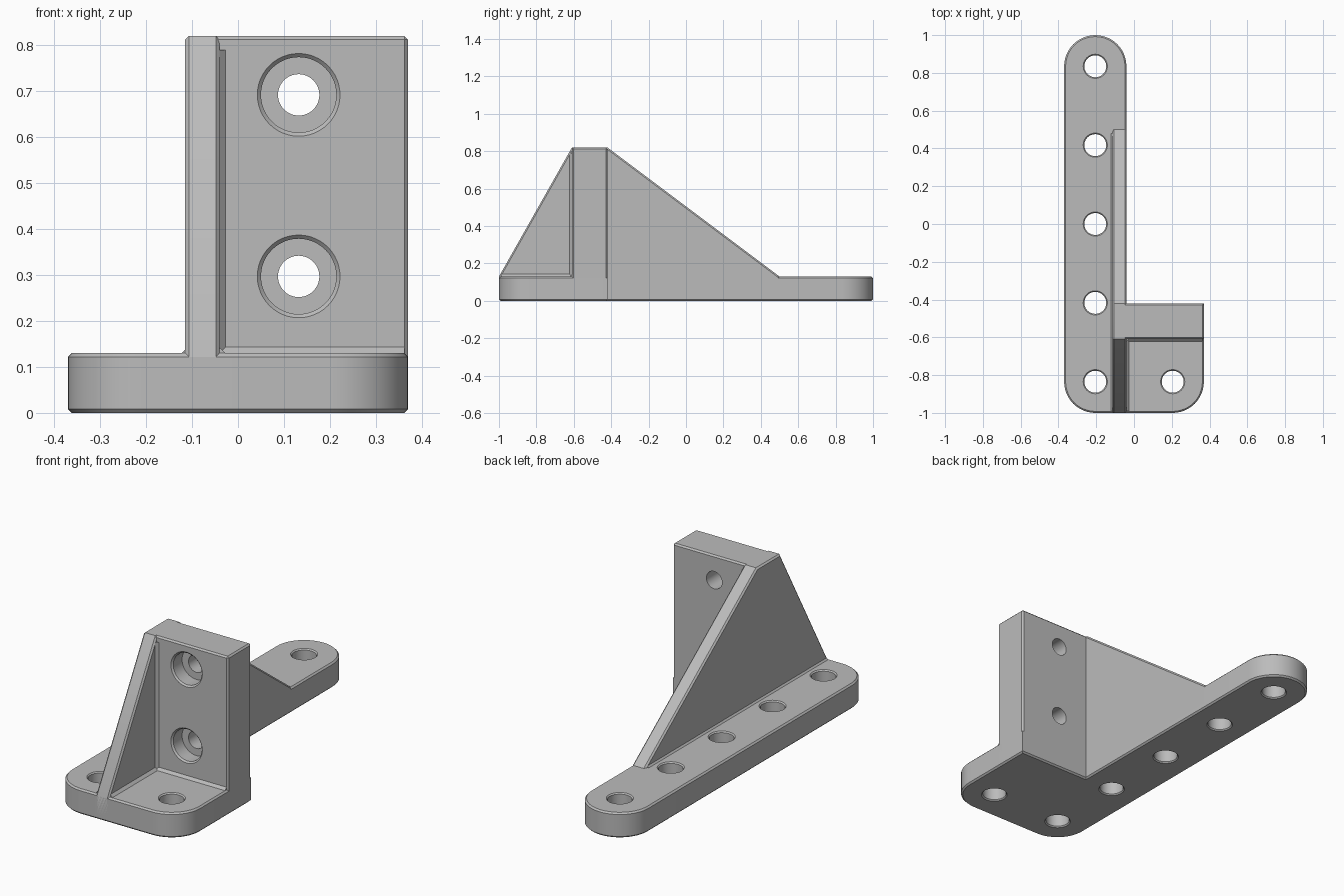
import bpy, bmesh, math

cube = bpy.data.objects.get("Cube")
if cube:
    bpy.data.objects.remove(cube, do_unlink=True)

# single flat colour
grey = bpy.data.materials.new("plain grey")
grey.use_nodes = True
COLOUR = (0.5, 0.5, 0.5, 1)
grey.diffuse_color = COLOUR
for node in grey.node_tree.nodes:
    if node.type == 'BSDF_PRINCIPLED':
        node.inputs["Base Color"].default_value = COLOUR

CHAMFER = 0.008
PLACE = {
    'x': lambda a, b, h: (h, a, b),
    'y': lambda a, b, h: (a, h, b),
    'z': lambda a, b, h: (a, b, h),
}


def finish(name, bm):
    bmesh.ops.recalc_face_normals(bm, faces=bm.faces)
    mesh = bpy.data.meshes.new(name)
    bm.to_mesh(mesh)
    bm.free()
    mesh.materials.append(grey)
    obj = bpy.data.objects.new(name, mesh)
    bpy.context.collection.objects.link(obj)
    return obj


def prism(name, axis, points, low, high, chamfer=None):
    """Extrude a profile along an axis; chamfer its 'caps' or 'all' edges."""
    bm = bmesh.new()
    ends = [[bm.verts.new(PLACE[axis](a, b, h)) for a, b in points]
            for h in (low, high)]
    caps = [bm.faces.new(ring) for ring in ends]
    n = len(points)
    for i in range(n):
        j = (i + 1) % n
        bm.faces.new((ends[0][i], ends[0][j], ends[1][j], ends[1][i]))
    bmesh.ops.recalc_face_normals(bm, faces=bm.faces)
    if chamfer:
        edges = list(bm.edges) if chamfer == 'all' else [e for f in caps for e in f.edges]
        bmesh.ops.bevel(bm, geom=edges, offset=CHAMFER, segments=1,
                        profile=0.5, affect='EDGES')
    return finish(name, bm)


def drill(target, axis, centres, start, profile, sides=48):
    """Cut turned holes, given as (radius, depth) steps, into a part."""
    bm = bmesh.new()
    for ca, cb in centres:
        rings = []
        for r, d in profile:
            rings.append([bm.verts.new(PLACE[axis](
                ca + r * math.cos(math.tau * i / sides),
                cb + r * math.sin(math.tau * i / sides), start + d))
                for i in range(sides)])
        bm.faces.new(rings[0])
        bm.faces.new(rings[-1])
        for lower, upper in zip(rings, rings[1:]):
            for i in range(sides):
                j = (i + 1) % sides
                bm.faces.new((lower[i], lower[j], upper[j], upper[i]))
    cutter = finish("hole_cutter", bm)
    cutter.hide_render = True
    mod = target.modifiers.new("holes", 'BOOLEAN')
    mod.operation = 'DIFFERENCE'
    mod.solver = 'EXACT'
    mod.object = cutter
    bpy.context.view_layer.objects.active = target
    bpy.ops.object.modifier_apply(modifier=mod.name)
    bpy.data.objects.remove(cutter, do_unlink=True)


def arc(cx, cy, r, start, end):
    steps = round((end - start) / 7.5)
    angles = [math.radians(start + (end - start) * i / steps) for i in range(steps + 1)]
    return [(cx + r * math.cos(a), cy + r * math.sin(a)) for a in angles]


# main dimensions
SIDE, END, R = 0.37, 1.0, 0.165
HX, HY = SIDE - R, END - R
BASE_TOP, TOP = 0.13, 0.82
FRONT, BACK = -0.61, -0.42
RIB_L, RIB_R = -0.115, -0.04

# L-shaped base plate with rounded corners
outline = (arc(-HX, -HY, R, 180, 270) + arc(HX, -HY, R, 270, 360)
           + [(SIDE, BACK), (RIB_R, BACK)] + arc(-HX, HY, R, 0, 180))
base = prism("base_plate", 'z', outline, 0, BASE_TOP, 'caps')
screw_holes = [(-HX, HY * k / 2) for k in range(-2, 3)] + [(HX, -HY)]
drill(base, 'z', screw_holes, 0,
      [(0.069, -0.005), (0.058, 0.006), (0.058, 0.124), (0.069, 0.135)])

# upright block with two counterbored holes
block = prism("upright_block", 'x',
              [(FRONT, 0.02), (BACK, 0.02), (BACK, TOP), (FRONT, TOP)],
              -0.1, SIDE, 'all')
drill(block, 'y', [(0.132, 0.297), (0.132, 0.692)], FRONT,
      [(0.095, -0.005), (0.082, 0.008), (0.082, 0.08), (0.045, 0.08), (0.045, 0.2)])

# long triangular rib passing through the block
rib = prism("gusset_rib", 'x',
            [(-END, 0.02), (-END, BASE_TOP), (FRONT, TOP), (BACK, TOP),
             (0.5, BASE_TOP), (0.5, 0.02)], RIB_L, RIB_R, 'caps')


# small fillets along the inside corners
def fillet(name, axis, a, b, da, db, low, high):
    return prism(name, axis, [(a, b), (a + da, b), (a, b + db)], low, high)


F = 0.013
fillets = [
    fillet("block_floor_fillet", 'x', FRONT, BASE_TOP, -F, F, RIB_R, SIDE - CHAMFER),
    fillet("rib_floor_fillet", 'y', RIB_R, BASE_TOP, F, F, -0.99, FRONT),
    fillet("rib_block_fillet", 'z', RIB_R, FRONT, F, -F, BASE_TOP, 0.79),
    fillet("rib_outer_fillet", 'y', RIB_L, BASE_TOP, -CHAMFER, CHAMFER, -0.99, 0.48),
]

# smooth the round walls, keep the machined edges crisp
bpy.ops.object.select_all(action='DESELECT')
for part in [base, block, rib] + fillets:
    part.select_set(True)
bpy.context.view_layer.objects.active = base
bpy.ops.object.shade_smooth_by_angle(angle=math.radians(30))
